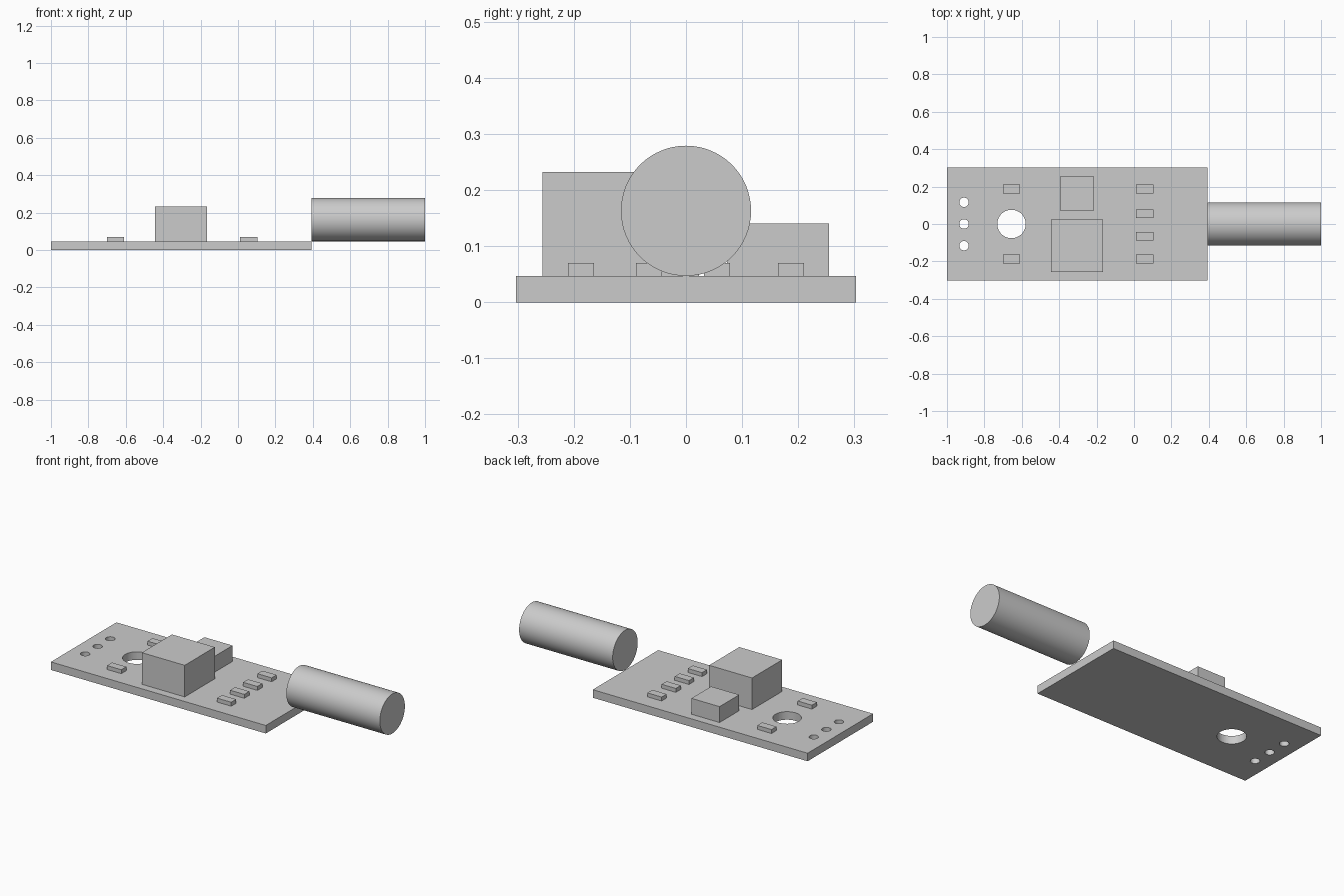
import bpy
import math

if "Cube" in bpy.data.objects:
    bpy.data.objects.remove(bpy.data.objects["Cube"])

BOARD_TOP = 0.047


def box(name, x0, x1, y0, y1, z0, z1):
    bpy.ops.mesh.primitive_cube_add(size=1, location=((x0 + x1) / 2, (y0 + y1) / 2, (z0 + z1) / 2))
    ob = bpy.context.object
    ob.name = name
    ob.scale = (x1 - x0, y1 - y0, z1 - z0)
    bpy.ops.object.transform_apply(location=False, rotation=False, scale=True)
    return ob


def cylinder(name, radius, depth, location, rotation=(0, 0, 0)):
    bpy.ops.mesh.primitive_cylinder_add(vertices=64, radius=radius, depth=depth,
                                        location=location, rotation=rotation)
    ob = bpy.context.object
    ob.name = name
    return ob


# Circuit board with one mounting hole and three pin holes
board = box("circuit_board", -1, 0.392, -0.303, 0.303, 0, BOARD_TOP)
holes = [("mounting_hole", -0.655, 0, 0.076)]
holes += [(f"pin_hole_{i + 1}", -0.909, y, 0.025) for i, y in enumerate((-0.116, 0, 0.116))]
for name, x, y, r in holes:
    cutter = cylinder(name + "_cutter", r, 0.2, (x, y, BOARD_TOP / 2))
    cutter.hide_render = True
    bpy.context.view_layer.objects.active = board
    mod = board.modifiers.new(name, "BOOLEAN")
    mod.operation = "DIFFERENCE"
    mod.solver = "EXACT"
    mod.object = cutter
    bpy.ops.object.modifier_apply(modifier=mod.name)
    bpy.data.objects.remove(cutter, do_unlink=True)

# Large and small block components
box("large_block", -0.444, -0.166, -0.256, 0.023, BOARD_TOP, 0.232)
box("small_block", -0.396, -0.214, 0.073, 0.255, BOARD_TOP, 0.14)

# Surface-mount chips: a row of four, plus a pair beside the mounting hole
chips = [(0.057, y) for y in (-0.187, -0.066, 0.055, 0.187)]
chips += [(-0.655, y) for y in (-0.187, 0.187)]
for i, (x, y) in enumerate(chips):
    box(f"chip_{i + 1}", x - 0.046, x + 0.046, y - 0.023, y + 0.023, BOARD_TOP, 0.07)

# Sensor barrel lying along x past the end of the board
barrel = cylinder("sensor_barrel", 0.116, 0.606, (0.697, 0, 0.163), (0, math.pi / 2, 0))
bpy.ops.object.shade_smooth_by_angle(angle=math.radians(30))
